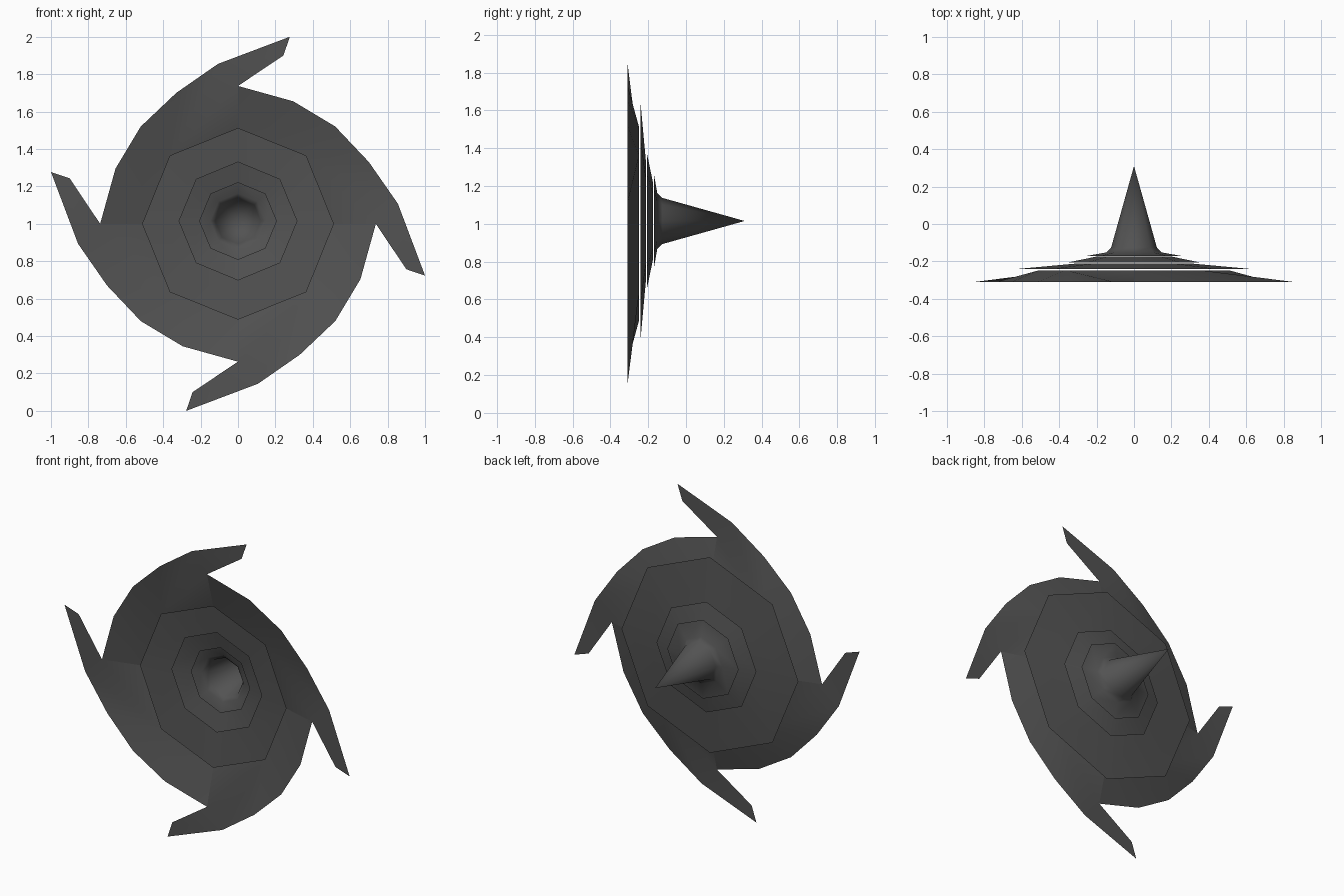
import bpy, bmesh, math
from mathutils import Matrix, Vector

if "Cube" in bpy.data.objects:
    bpy.data.objects.remove(bpy.data.objects["Cube"])

grey = bpy.data.materials.new("dark grey")
grey.diffuse_color = (0.085, 0.085, 0.085, 1)
grey.use_nodes = True
grey.node_tree.nodes["Principled BSDF"].inputs["Base Color"].default_value = grey.diffuse_color

SIDES = 8
HUB_Z = 1.015   # centre height of funnel and discs
ARM_Z = 1.0     # centre height of the spiral arms


def finish(name, bm):
    for f in bm.faces:
        f.smooth = True
    me = bpy.data.meshes.new(name)
    bm.to_mesh(me)
    bm.free()
    me.materials.append(grey)
    ob = bpy.data.objects.new(name, me)
    bpy.context.collection.objects.link(ob)
    return ob


def lathe(name, profile):
    """Eight-sided open shell around the y axis from (radius, y) points."""
    bm = bmesh.new()
    rings = []
    for r, y in profile:
        if r == 0:
            rings.append([bm.verts.new((0, y, HUB_Z))] * SIDES)
        else:
            rings.append([bm.verts.new((r * math.cos(a), y, HUB_Z + r * math.sin(a)))
                          for a in (2 * math.pi * i / SIDES for i in range(SIDES))])
    for a, b in zip(rings, rings[1:]):
        for i in range(SIDES):
            j = (i + 1) % SIDES
            if a[i] is a[j]:
                bm.faces.new((a[i], b[j], b[i]))
            else:
                bm.faces.new((a[i], a[j], b[j], b[i]))
    return finish(name, bm)


# Hollow funnel with flared rim, then two overlapping shallow discs
lathe("funnel", [(0, 0.31), (0.122, -0.125), (0.148, -0.152), (0.25, -0.17)])
lathe("inner_disc", [(0.205, -0.175), (0.35, -0.205)])
lathe("middle_disc", [(0.315, -0.212), (0.62, -0.24)])

# Spiral arms: one quarter (x, z from centre), repeated by rotation
inner = [(-0.51, 0), (-0.363, 0.363), (0, 0.51)]
outer = [(-0.737, 0), (-0.655, 0.295), (-0.52, 0.52), (-0.33, 0.70),
         (-0.107, 0.855), (0.277, 1.0), (0.243, 0.90), (0, 0.737)]
faces = [(0, 3, 4), (0, 4, 5, 1), (1, 5, 6), (1, 6, 7), (1, 7, 10), (1, 10, 2),
         (7, 8, 9, 10)]
for k in range(4):
    bm = bmesh.new()
    turn = Matrix.Rotation(k * math.pi / 2, 4, 'Y')
    pts = [(x, -0.248, z) for x, z in inner] + [(x, -0.31, z) for x, z in outer]
    vs = [bm.verts.new(turn @ Vector(p) + Vector((0, 0, ARM_Z))) for p in pts]
    for f in faces:
        bm.faces.new([vs[i] for i in f])
    bmesh.ops.recalc_face_normals(bm, faces=bm.faces)
    # outward side faces the funnel tip
    if sum(f.normal.y for f in bm.faces) < 0:
        bmesh.ops.reverse_faces(bm, faces=bm.faces)
    finish("spiral_arm_%d" % (k + 1), bm)
